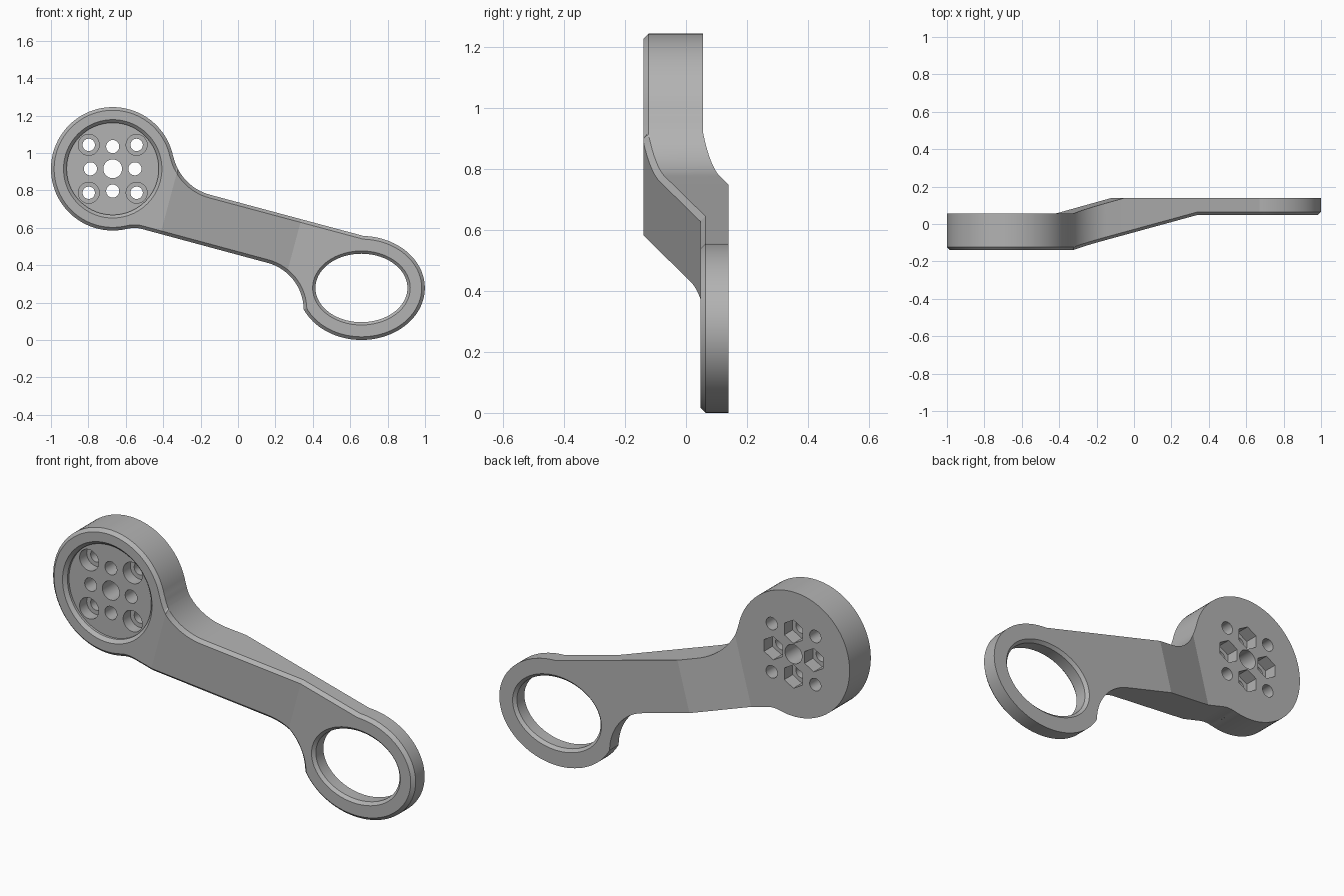
import bpy, bmesh
from math import sin, cos, radians, pi
from mathutils import Vector

cube = bpy.data.objects.get("Cube")
if cube:
    bpy.data.objects.remove(cube, do_unlink=True)

TILT = radians(15)                      # downward slope of the arm
AXIS = Vector((cos(TILT), 0, -sin(TILT)))
BEVEL = 0.017
HUB = (-0.67, 0.915)                    # round mount centre (x, z)
RING = (0.66, 0.278)                    # oval ring centre (x, z)

grey = bpy.data.materials.new("satin_grey")
grey.use_nodes = True
grey.diffuse_color = (0.45, 0.45, 0.45, 1)
grey.node_tree.nodes["Principled BSDF"].inputs["Base Color"].default_value = (0.45, 0.45, 0.45, 1)


def arc(centre, rx, rz, start, end):
    steps = max(4, int(abs(end - start) / 4))
    angles = [radians(start + (end - start) * i / steps) for i in range(steps + 1)]
    return [(centre[0] + rx * cos(a), centre[1] + rz * sin(a)) for a in angles]


def make_object(name, bm):
    bmesh.ops.recalc_face_normals(bm, faces=bm.faces)
    mesh = bpy.data.meshes.new(name)
    bm.to_mesh(mesh)
    bm.free()
    mesh.materials.append(grey)
    obj = bpy.data.objects.new(name, mesh)
    bpy.context.collection.objects.link(obj)
    return obj


def cutter(centre, profile, sides=48, turn=0.0):
    """Stack of oval sections (y, rx, rz) along the depth axis."""
    bm = bmesh.new()
    loops = []
    for y, rx, rz in profile:
        angles = [turn + 2 * pi * i / sides for i in range(sides)]
        loops.append([bm.verts.new((centre[0] + rx * cos(a), y, centre[1] + rz * sin(a)))
                      for a in angles])
    for a, b in zip(loops, loops[1:]):
        for i in range(sides):
            j = (i + 1) % sides
            bm.faces.new((a[i], a[j], b[j], b[i]))
    bm.faces.new(loops[0])
    bm.faces.new(loops[-1])
    obj = make_object("cutter", bm)
    obj.hide_render = True
    return obj


def ramp(u, u0, y0, u1, y1):
    t = min(1, max(0, (u - u0) / (u1 - u0)))
    return y0 + (y1 - y0) * t


# Arm outline: hub, lower edge, ring, upper edge
outline = (arc(HUB, 0.33, 0.33, 12, 284)
           + arc((-0.554, 0.451), 0.148, 0.148, 104, 75)
           + arc((0.091, 0.161), 0.26, 0.26, 75, 2)
           + arc(RING, 0.339, 0.278, 204, 448)
           + arc((-0.079, 1.04), 0.273, 0.273, 255, 193))

# Flat plate: front at 0, bevel edge at 0.1, back at 1 (temporary depths)
bm = bmesh.new()
front = [bm.verts.new((x, 0, z)) for x, z in outline]
back = [bm.verts.new((x, 1, z)) for x, z in outline]
count = len(outline)
for i in range(count):
    j = (i + 1) % count
    bm.faces.new((front[i], front[j], back[j], back[i]))
face = bm.faces.new(front)
bm.faces.new(back)
bmesh.ops.recalc_face_normals(bm, faces=bm.faces)
bmesh.ops.inset_region(bm, faces=[face], thickness=BEVEL, use_even_offset=True, use_boundary=True)
inner = set(face.verts)
for v in bm.verts:
    if v.co.y < 0.5 and v not in inner:
        v.co.y = 0.1

# Bend lines across the arm, then the offset between hub and ring
FRONT_BEND = (-0.547, -0.14, 0.16, 0.047)
BACK_BEND = (-0.555, 0.055, -0.24, 0.14)
for u in (FRONT_BEND[0], FRONT_BEND[2], BACK_BEND[0], BACK_BEND[2]):
    bmesh.ops.bisect_plane(bm, geom=bm.verts[:] + bm.edges[:] + bm.faces[:],
                           plane_co=AXIS * u, plane_no=AXIS)
for v in bm.verts:
    u = v.co.dot(AXIS)
    if v.co.y > 0.5:
        v.co.y = ramp(u, *BACK_BEND)
    else:
        v.co.y = ramp(u, *FRONT_BEND) + (BEVEL if v.co.y > 0.05 else 0)
arm = make_object("offset_arm", bm)

# Oval ring opening, chamfered on both rims
cutters = [cutter(RING, [(0.037, 0.271, 0.208), (0.062, 0.246, 0.183),
                         (0.125, 0.246, 0.183), (0.15, 0.271, 0.208)], 96)]
# Shallow round recess with chamfered rim
cutters.append(cutter(HUB, [(-0.15, 0.273, 0.273), (-0.123, 0.246, 0.246),
                            (-0.11, 0.246, 0.246)], 96))
# Centre hole
cutters.append(cutter(HUB, [(-0.2, 0.05, 0.05), (0.2, 0.05, 0.05)]))
# Straight holes with hexagonal nut pockets behind
for dx, dz in ((1, 0), (-1, 0), (0, 1), (0, -1)):
    spot = (HUB[0] + 0.119 * dx, HUB[1] + 0.119 * dz)
    cutters.append(cutter(spot, [(-0.2, 0.035, 0.035), (0.2, 0.035, 0.035)]))
    cutters.append(cutter(spot, [(-0.015, 0.062, 0.062), (0.2, 0.062, 0.062)], 6, pi / 2))
# Counterbored screw holes
for dx in (-1, 1):
    for dz in (-1, 1):
        spot = (HUB[0] + 0.128 * dx, HUB[1] + 0.128 * dz)
        cutters.append(cutter(spot, [(-0.2, 0.056, 0.056), (-0.05, 0.056, 0.056),
                                     (-0.05, 0.033, 0.033), (0.2, 0.033, 0.033)]))

for c in cutters:
    mod = arm.modifiers.new("cut", "BOOLEAN")
    mod.operation = "DIFFERENCE"
    mod.solver = "EXACT"
    mod.object = c

# Bake the cuts and remove the helpers
bpy.context.view_layer.update()
graph = bpy.context.evaluated_depsgraph_get()
baked = bpy.data.meshes.new_from_object(arm.evaluated_get(graph))
arm.modifiers.clear()
arm.data = baked
for c in cutters:
    bpy.data.objects.remove(c, do_unlink=True)

bpy.ops.object.select_all(action="DESELECT")
arm.select_set(True)
bpy.context.view_layer.objects.active = arm
bpy.ops.object.shade_smooth_by_angle(angle=radians(10))
